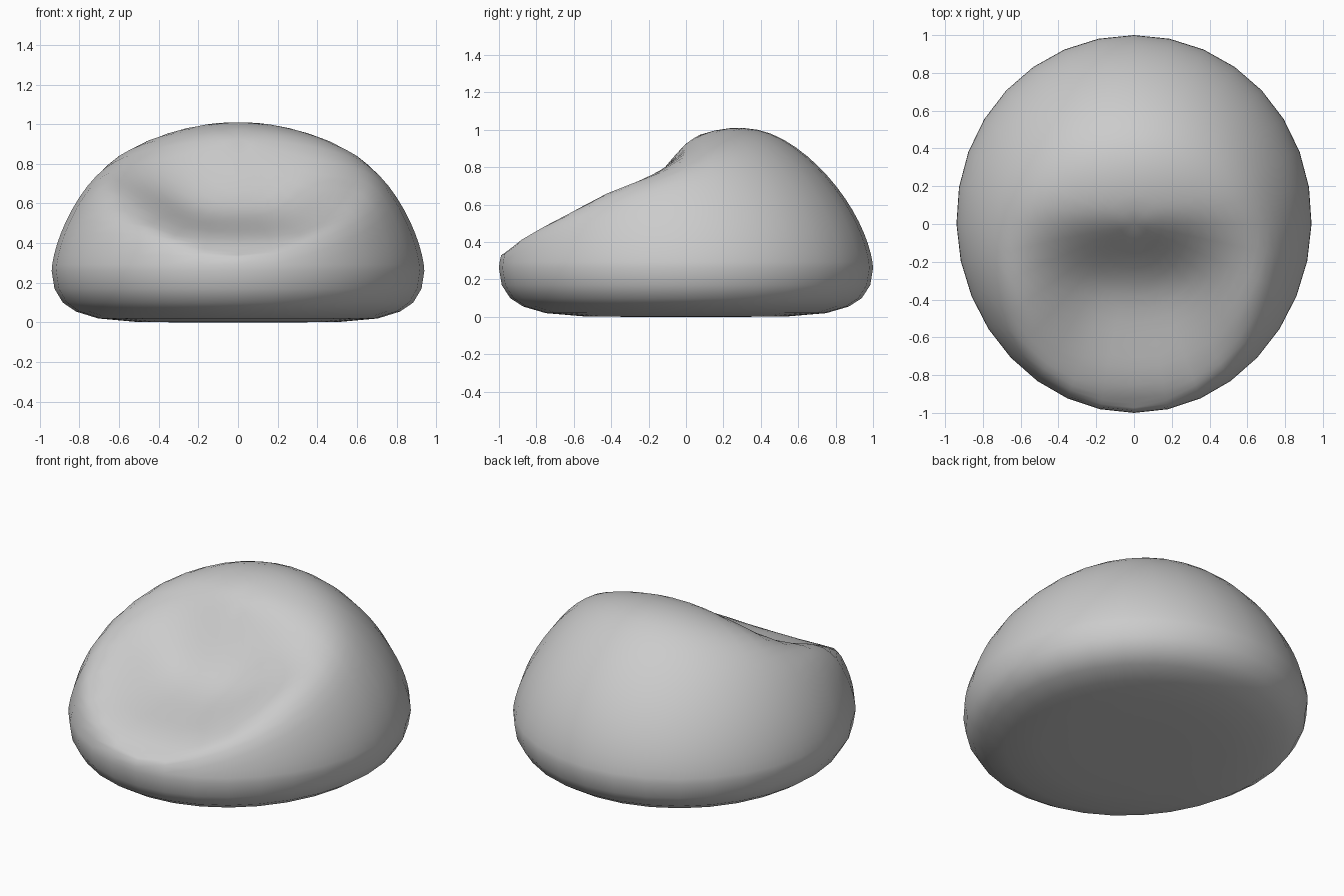
import bpy, bmesh, math

if "Cube" in bpy.data.objects:
    bpy.data.objects.remove(bpy.data.objects["Cube"])

SEG = 32
# side profiles of the top (y, z): over the arms, and down the middle of the seat
ARM = [(-1, .30), (-.93, .395), (-.81, .48), (-.61, .60), (-.34, .745), (-.15, .87),
       (.04, .98), (.22, 1.02), (.42, 1.04), (1, 1.04)]
SEAT = [(-1, .30), (-.93, .385), (-.8, .445), (-.6, .49), (-.45, .525), (-.3, .59), (-.15, .75),
        (-.05, .88), (.04, .97), (.22, 1.02), (.42, 1.04), (1, 1.04)]
# underside rings (radius, z)
BASE = [(.3, 0), (.55, .003), (.75, .02), (.87, .055), (.94, .10), (.985, .17)]


def interp(pts, y):
    for (a, za), (b, zb) in zip(pts, pts[1:]):
        if y <= b:
            return za + (zb - za) * (y - a) / (b - a)
    return pts[-1][1]


def smooth_interp(pts, y):
    return sum(interp(pts, max(-1, min(1, y + d))) for d in (-.06, -.03, 0, .03, .06)) / 5


def top_height(x, y, r):
    dome = .26 + .85 * max(0, 1 - r * r) ** .64
    w = 1 / (1 + (x / .42) ** 4)
    cap = smooth_interp(ARM, y) * (1 - w) + smooth_interp(SEAT, y) * w
    # the backrest is crowned from side to side
    t = max(0, min(1, (y + .45) / .5))
    cap -= .4 * x * x * t * t * (3 - 2 * t) / (1 + .8 * x * x)
    k = .045 * min(1, (1 - r) * 7) + 1e-4
    m = min(dome, cap)
    return m - k * math.log(math.exp((m - dome) / k) + math.exp((m - cap) / k))


def point(r, i):
    a = 2 * math.pi * i / SEG
    y = r * math.sin(a)
    return .94 * r * math.cos(a) * (1 + .025 * y), y


# bean bag: rings from the underside centre up to the top centre
bm = bmesh.new()
rings = []
for r, z in BASE:
    rings.append([bm.verts.new((*point(r, i), z)) for i in range(SEG)])
N = 20
for j in range(N):
    r = math.cos(j / N * math.pi / 2)
    ring = []
    for i in range(SEG):
        x, y = point(r, i)
        z = .26 if j == 0 else top_height(x, y, r)
        ring.append(bm.verts.new((x, y, z)))
    rings.append(ring)
for lo, hi in zip(rings, rings[1:]):
    for i in range(SEG):
        k = (i + 1) % SEG
        bm.faces.new((lo[i], lo[k], hi[k], hi[i]))
bottom = bm.verts.new((0, 0, 0))
top = bm.verts.new((0, 0, top_height(0, 0, 0)))
for i in range(SEG):
    k = (i + 1) % SEG
    bm.faces.new((bottom, rings[0][k], rings[0][i]))
    bm.faces.new((top, rings[-1][i], rings[-1][k]))
for f in bm.faces:
    f.smooth = True
bmesh.ops.recalc_face_normals(bm, faces=bm.faces)
mesh = bpy.data.meshes.new("bean_bag_seat")
bm.to_mesh(mesh)
bm.free()
bpy.context.collection.objects.link(bpy.data.objects.new("bean_bag_seat", mesh))
